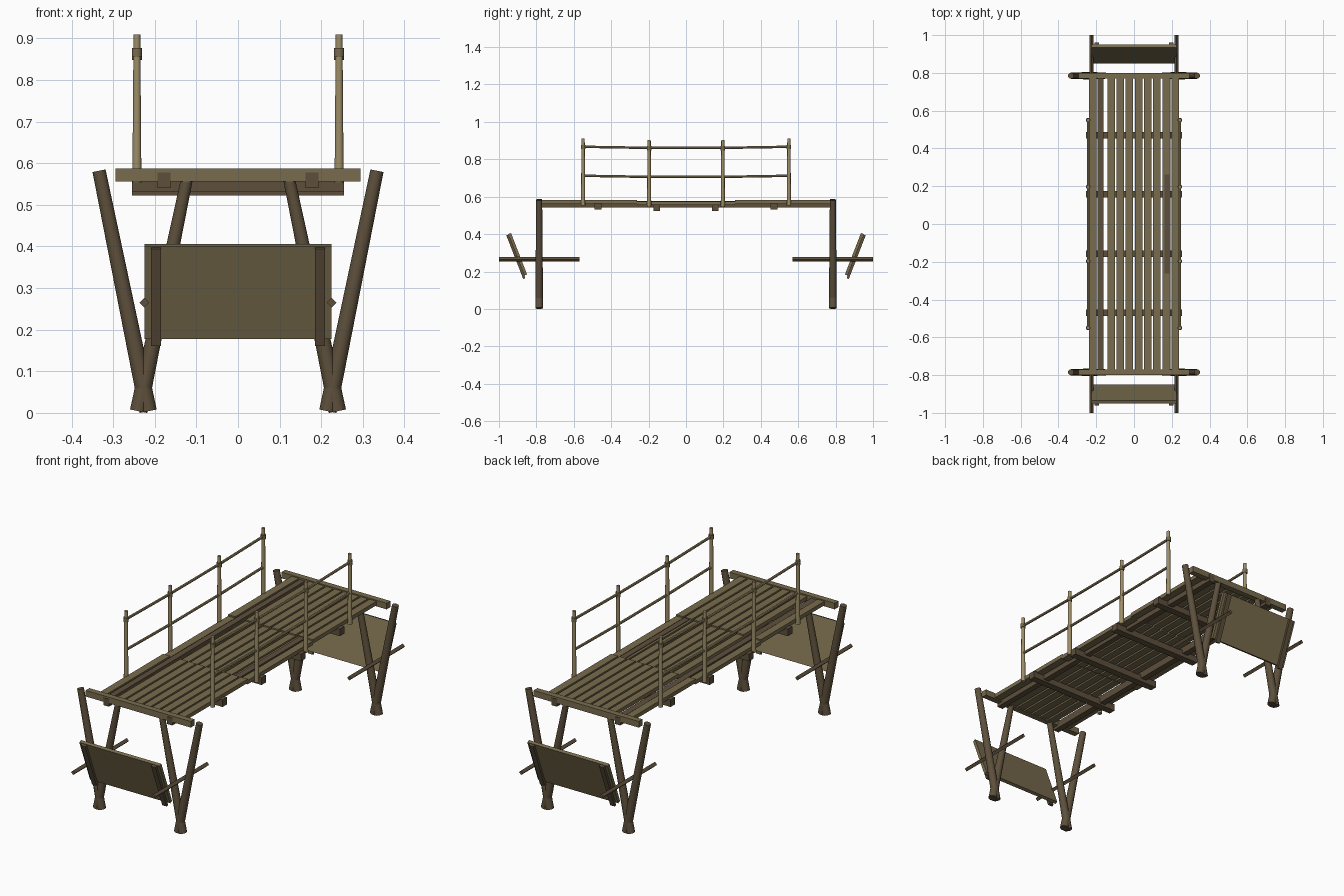
import bpy, math
from mathutils import Vector

if "Cube" in bpy.data.objects:
    bpy.data.objects.remove(bpy.data.objects["Cube"])


def material(name, col):
    m = bpy.data.materials.new(name)
    m.diffuse_color = (*col, 1)
    m.use_nodes = True
    m.node_tree.nodes["Principled BSDF"].inputs["Base Color"].default_value = m.diffuse_color
    return m


LIGHT = material("light_wood", (0.34, 0.27, 0.14))
DECK = material("deck_wood", (0.19, 0.15, 0.075))
DARK = material("dark_wood", (0.11, 0.08, 0.045))


def box(name, center, size, mat, rot_x=0):
    bpy.ops.mesh.primitive_cube_add(size=1, location=center, rotation=(rot_x, 0, 0))
    o = bpy.context.object
    o.name = name
    o.scale = size
    o.data.materials.append(mat)
    return o


def pole(name, a, b, r1, r2, mat, sides=10):
    a, b = Vector(a), Vector(b)
    d = b - a
    bpy.ops.mesh.primitive_cone_add(vertices=sides, radius1=r1, radius2=r2,
                                    depth=d.length, location=(a + b) / 2)
    o = bpy.context.object
    o.name = name
    o.rotation_euler = d.to_track_quat('Z', 'Y').to_euler()
    o.data.materials.append(mat)
    if sides > 4:
        bpy.ops.object.shade_smooth_by_angle(angle=math.radians(40))
    return o


# Trestles: two V-shaped leg pairs and a top beam at each end
for e in (-1, 1):
    y = 0.785 * e
    box("trestle_beam", (0, y, 0.572), (0.59, 0.03, 0.031), DECK)
    for s in (-1, 1):
        pole("outer_leg", (0.216 * s, y, 0.004), (0.334 * s, y, 0.582), 0.021, 0.016, DARK, 12)
        pole("inner_leg", (0.239 * s, y, 0.004), (0.119 * s, y, 0.58), 0.021, 0.014, DARK, 12)

        # Carrying pole with a square section
        pole("side_pole", (0.225 * s, 0.57 * e, 0.265), (0.225 * s, 1.0 * e, 0.265),
             0.0115, 0.0115, DARK, 4)

    # Leaning board with two cleats on its outer face
    tilt = -0.37 * e
    box("leaning_board", (0, 0.900 * e, 0.292), (0.45, 0.016, 0.238), DECK, tilt)
    for s in (-1, 1):
        box("board_cleat", (0.197 * s, 0.910 * e, 0.279), (0.025, 0.012, 0.25), DARK, tilt)

# Stringers and cross joists under the deck
for s in (-1, 1):
    box("stringer", (0.178 * s, 0, 0.5595), (0.031, 1.605, 0.037), DARK)
    box("cross_joist", (0, 0.47 * s, 0.549), (0.51, 0.036, 0.036), DARK)
    box("cross_joist", (0, 0.157 * s, 0.541), (0.51, 0.036, 0.036), DARK)

# Deck planks in three lengths, with the middle length slightly lower
for i in range(10):
    x = (i - 4.5) * 0.0485
    if i == 1:
        continue
    for k in (-1, 0, 1):
        z = 0.565 if k == 0 else 0.572
        box("deck_plank", (x, 0.522 * k, z), (0.039, 0.522, 0.02), DECK)

# Railings: posts, two sagging rails and lashings on each side
post_y = (-0.55, -0.197, 0.197, 0.55)
for s in (-1, 1):
    x = 0.243 * s
    for y in post_y:
        drop = 0.007 if abs(y) < 0.3 else 0
        pole("rail_post", (x, y, 0.553 - drop), (x, y, 0.91 - drop), 0.0115, 0.0085, LIGHT)
        pole("post_lashing", (x, y, 0.855 - drop), (x, y, 0.877 - drop), 0.0125, 0.0125, DECK)
    for z in (0.867, 0.712):
        for a, b in zip(post_y, post_y[1:]):
            za = z - (0.006 if abs(a) < 0.3 else 0)
            zb = z - (0.006 if abs(b) < 0.3 else 0)
            pole("hand_rail", (x, a, za), (x, b, zb), 0.0065, 0.0065, LIGHT, 8)
